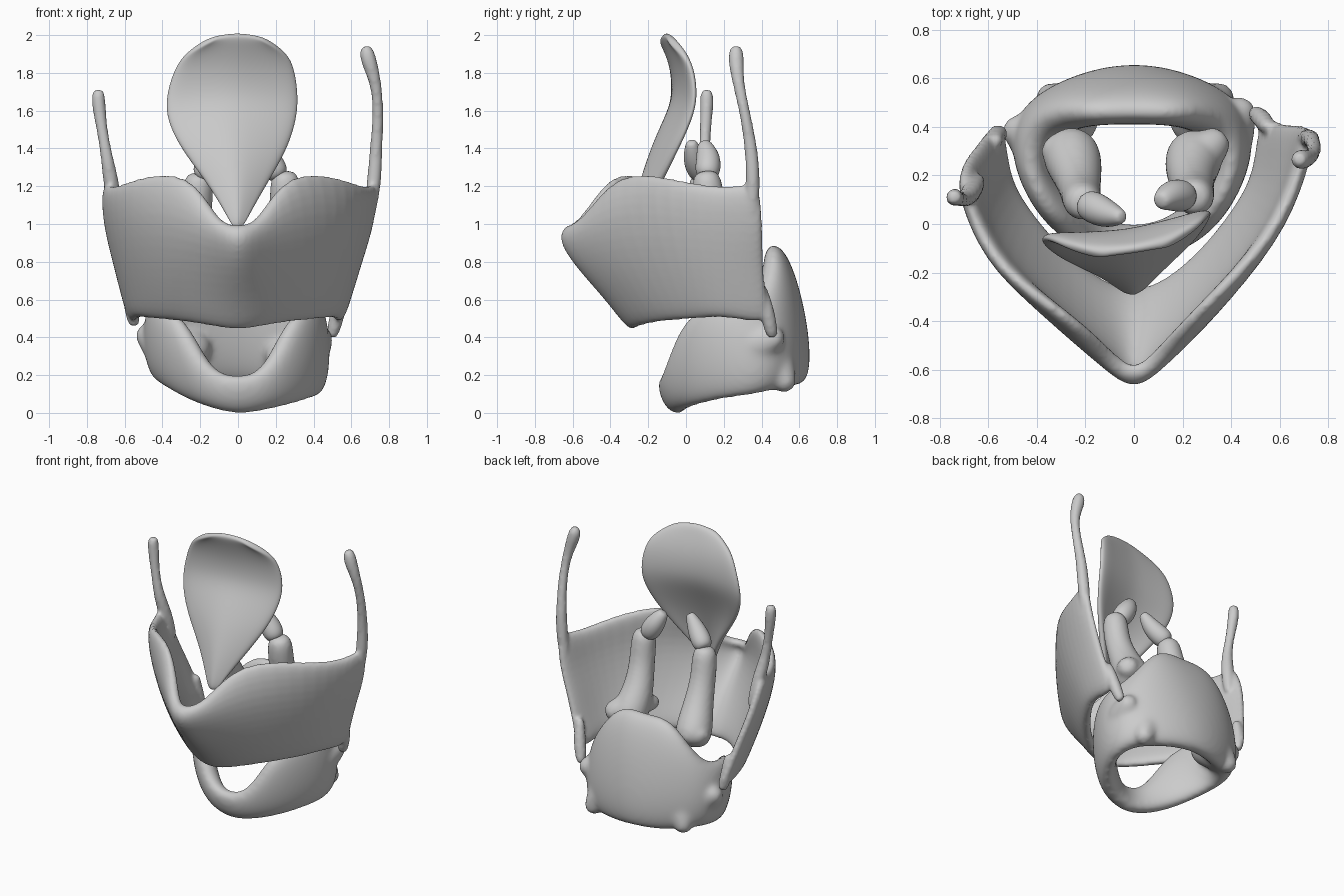
import bpy, bmesh, math
from mathutils import Vector

if "Cube" in bpy.data.objects:
    bpy.data.objects.remove(bpy.data.objects["Cube"])


def make(name, rings, closed=False, caps=False, around=True):
    """Skin a list of point rows; 'around' closes each row, 'closed' closes the row list."""
    bm = bmesh.new()
    vs = [[bm.verts.new(p) for p in r] for r in rings]
    n, m = len(vs), len(vs[0])
    for i in range(n if closed else n - 1):
        for j in range(m if around else m - 1):
            a, b = vs[i], vs[(i + 1) % n]
            k = (j + 1) % m
            bm.faces.new((a[j], b[j], b[k], a[k]))
    if caps:
        bm.faces.new(vs[0])
        bm.faces.new(vs[-1][::-1])
    if around:
        bmesh.ops.recalc_face_normals(bm, faces=bm.faces[:])
    me = bpy.data.meshes.new(name)
    bm.to_mesh(me)
    bm.free()
    ob = bpy.data.objects.new(name, me)
    bpy.context.collection.objects.link(ob)
    return ob


def subdivide(ob, levels=2):
    md = ob.modifiers.new("subsurf", 'SUBSURF')
    md.levels = md.render_levels = levels
    for p in ob.data.polygons:
        p.use_smooth = True
    return ob


def sheet(name, rows, thick, levels=2):
    ob = make(name, rows, around=False)
    md = ob.modifiers.new("solid", 'SOLIDIFY')
    md.thickness, md.offset = thick, -1
    return subdivide(ob, levels)


def tube(name, path, sides=8):
    """Rounded rod through (x, y, z, radius) points."""
    pts = [Vector(p[:3]) for p in path]
    rings = []
    for i, p in enumerate(pts):
        t = (pts[min(i + 1, len(pts) - 1)] - pts[max(i - 1, 0)]).normalized()
        u = Vector((0, 1, 0)).cross(t).normalized()
        v = t.cross(u)
        r = path[i][3] * 1.1
        ring = [p + (u * math.cos(a) + v * math.sin(a)) * r
                for a in (2 * math.pi * k / sides for k in range(sides))]
        if i == 0:
            rings.append([p - t * r * .6 + (q - p) * .6 for q in ring])
        rings.append(ring)
        if i == len(pts) - 1:
            rings.append([p + t * r * .6 + (q - p) * .6 for q in ring])
    return subdivide(make(name, rings, caps=True))


def fuse(name, parts, voxel=0.014, smooth=4):
    """Join overlapping parts and blend them into one skin."""
    bpy.ops.object.select_all(action='DESELECT')
    for o in parts:
        o.select_set(True)
    bpy.context.view_layer.objects.active = parts[0]
    bpy.ops.object.convert(target='MESH')
    bpy.ops.object.join()
    ob = bpy.context.view_layer.objects.active
    ob.name = name
    md = ob.modifiers.new("remesh", 'REMESH')
    md.mode, md.voxel_size, md.use_smooth_shade = 'VOXEL', voxel, True
    md = ob.modifiers.new("smooth", 'SMOOTH')
    md.iterations, md.factor = smooth, .5
    return ob


# Shield plate: right half rows from the midline to the rear edge, top to bottom
right = [
    [(0, -.64, 1.01), (.12, -.56, 1.02), (.28, -.39, 1.31), (.60, -.09, 1.25), (.73, .22, 1.18), (.765, .39, 1.25)],
    [(0, -.73, .93), (.13, -.61, .95), (.35, -.40, 1.07), (.60, -.08, 1.05), (.71, .2, 1.02), (.74, .41, 1.0)],
    [(0, -.63, .78), (.13, -.53, .79), (.35, -.32, .82), (.56, -.04, .82), (.65, .2, .8), (.67, .41, .8)],
    [(0, -.43, .58), (.15, -.37, .59), (.35, -.20, .61), (.51, .02, .62), (.59, .2, .62), (.61, .43, .59)],
    [(0, -.31, .41), (.15, -.27, .44), (.32, -.13, .47), (.46, .05, .48), (.55, .2, .5), (.56, .45, .44)]]


def to_left(p):
    x, y, z = p
    return (-x * (1.04 - .09 * (z - .45)), y - .45 * x * x * (z - .4), z)


rows = [[to_left(p) for p in r[:0:-1]] + r for r in right]
plate = sheet("plate", rows, .075)
# Upper and lower horns
horns = [
    [(.69, .35, 1.02, .03), (.72, .355, 1.2, .04), (.73, .35, 1.38, .034), (.745, .31, 1.6, .028),
     (.73, .275, 1.75, .03), (.69, .265, 1.87, .044), (.68, .265, 1.92, .036)],
    [(-.64, .18, 1.02, .03), (-.665, .14, 1.18, .045), (-.69, .1, 1.33, .034), (-.715, .1, 1.47, .027),
     (-.735, .11, 1.6, .036), (-.74, .11, 1.69, .036)],
    [(.55, .40, .66, .03), (.53, .43, .53, .042), (.50, .455, .42, .034)],
    [(-.57, .34, .68, .03), (-.57, .36, .57, .04), (-.55, .375, .48, .034)]]
fuse("thyroid_cartilage", [plate] + [tube("horn", h) for h in horns], .013)

# Signet ring: stations of (top point, bottom point, thickness) from front to back
half = [
    ((0, -.11, .18), (0, -.05, -.01), .12),
    ((.14, -.09, .22), (.15, -.02, .02), .13),
    ((.26, -.02, .47), (.27, .06, .05), .14),
    ((.36, .10, .56), (.36, .18, .08), .14),
    ((.42, .27, .58), (.42, .33, .10), .15),
    ((.36, .41, .62), (.37, .46, .13), .20),
    ((.20, .46, .90), (.19, .56, .15), .20),
    ((0, .47, .86), (0, .60, .17), .20)]
mirrored = [((-a[0] * 1.07, a[1], a[2]), (-b[0], b[1], b[2] + .45 * b[0] ** 2), t) for a, b, t in half[1:-1]]
rings = []
for a, b, t in half + mirrored[::-1]:
    a, b = Vector(a), Vector(b)
    mid = (a + b) / 2 - Vector((0, .22, 0))
    out = Vector((mid.x, mid.y, 0)).normalized() * t * .56
    ring = [(f, s) for f, s in ((1.03, -.45), (1.03, .45), (.75, .95), (.3, 1.05),
                                (-.03, .6), (-.03, -.5), (.3, -.95), (.75, -.9))]
    rings.append([b.lerp(a, f) + out * s for f, s in ring])
ring = subdivide(make("ring", rings, closed=True), 3)
# Joint bosses at the sides and lower corners
bosses = [
    [(-.38, .34, .36, .14), (-.44, .37, .39, .11), (-.50, .39, .42, .06)],
    [(.36, .36, .36, .14), (.41, .42, .38, .11), (.45, .48, .40, .06)],
    [(-.26, .42, .36, .14), (-.31, .48, .29, .11), (-.35, .53, .2, .06)],
    [(.26, .42, .32, .14), (.31, .48, .25, .11), (.36, .53, .15, .06)]]
fuse("cricoid_cartilage", [ring] + [tube("boss", b) for b in bosses], .014, 20)

# Pair of upright cartilages, each with a side lobe and a forward lobe
uprights = {
    "left": [[(-.26, .29, .74, .13), (-.23, .2, .88, .10), (-.22, .12, 1.06, .08), (-.21, .09, 1.22, .085)],
             [(-.25, .27, .78, .10), (-.33, .31, .75, .07)],
             [(-.24, .24, .8, .09), (-.19, .1, .78, .05)]],
    "right": [[(.25, .28, .74, .13), (.23, .2, .88, .10), (.25, .13, 1.06, .08), (.25, .11, 1.23, .085)],
              [(.27, .28, .78, .10), (.34, .34, .76, .07)],
              [(.24, .24, .8, .09), (.18, .1, .78, .05)]]}
for side, paths in uprights.items():
    fuse(side + "_arytenoid", [tube("lobe", p) for p in paths], .014, 8)

# Small tips on top of the uprights
tube("left_corniculate", [(-.18, .075, 1.28, .07), (-.11, .04, 1.35, .06), (-.06, .03, 1.42, .035)])
tube("right_corniculate", [(.20, .115, 1.28, .07), (.155, .12, 1.35, .065), (.12, .1, 1.41, .045)])

# Leaf: rows of (height, half width, midline depth, backward curl), turned slightly to one side
leaf = [(2.0, .14, -.13, .0), (1.94, .27, -.105, .03), (1.82, .325, -.065, .03), (1.67, .36, -.06, .04),
        (1.55, .35, -.12, .07), (1.40, .29, -.19, .08), (1.22, .17, -.25, .07), (1.08, .085, -.285, .04),
        (.98, .03, -.30, .01)]
rows = []
for z, w, y, c in leaf:
    cx = -.035 * max(0, 1 - abs(z - 1.6) / .4)
    drop = .04 if z > 1.9 else 0
    rows.append([(cx + w * s, y + c * abs(s) ** 1.4 + .15 * w * s, z - drop * s * s)
                 for s in (-1, -.66, -.33, 0, .33, .66, 1)])
sheet("epiglottis", rows, .045, 3)
